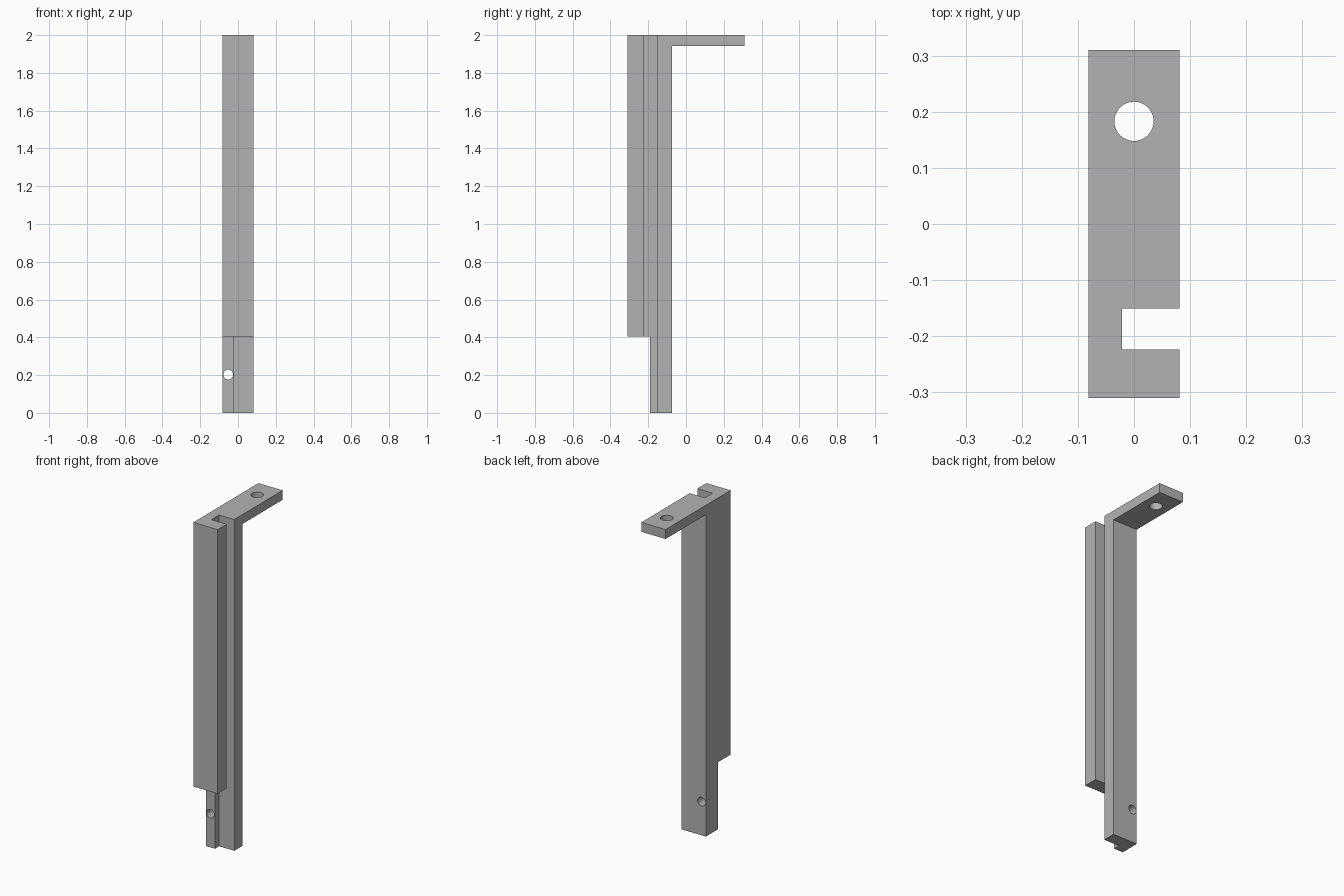
import bpy
import bmesh
from mathutils import Matrix

cube = bpy.data.objects.get("Cube")
if cube:
    bpy.data.objects.remove(cube, do_unlink=True)

HALF_W = 0.081             # half width of the bar
FRONT, BACK = -0.31, 0.31  # depth limits
POST_BACK = -0.074         # rear face of the post
TONGUE_FRONT = -0.19       # front face of the lower end
STEP_Z = 0.405             # underside of the front step
PLATE_Z = 1.943            # underside of the top plate
TOP = 2.0

grey = bpy.data.materials.new("plain grey")
grey.use_nodes = True
colour = (0.45, 0.45, 0.45, 1)
grey.diffuse_color = colour
grey.node_tree.nodes["Principled BSDF"].inputs["Base Color"].default_value = colour


def add_object(name, bm):
    bmesh.ops.recalc_face_normals(bm, faces=bm.faces)
    mesh = bpy.data.meshes.new(name)
    bm.to_mesh(mesh)
    bm.free()
    mesh.materials.append(grey)
    obj = bpy.data.objects.new(name, mesh)
    bpy.context.scene.collection.objects.link(obj)
    return obj


def side_profile(name, points, width):
    """Extrude a (y, z) outline across x."""
    bm = bmesh.new()
    face = bm.faces.new([bm.verts.new((-width, y, z)) for y, z in points])
    new = bmesh.ops.extrude_face_region(bm, geom=[face])["geom"]
    verts = [v for v in new if isinstance(v, bmesh.types.BMVert)]
    bmesh.ops.translate(bm, verts=verts, vec=(2 * width, 0, 0))
    return add_object(name, bm)


def box(name, low, high):
    bm = bmesh.new()
    size = [b - a for a, b in zip(low, high)]
    centre = [(a + b) / 2 for a, b in zip(low, high)]
    bmesh.ops.create_cube(
        bm, size=1, matrix=Matrix.Translation(centre) @ Matrix.Diagonal((*size, 1)))
    return add_object(name, bm)


def drill(name, centre, radius, depth, along_y=False):
    bm = bmesh.new()
    turn = Matrix.Rotation(1.5707963, 4, "X") if along_y else Matrix()
    bmesh.ops.create_cone(
        bm, cap_ends=True, segments=48, radius1=radius, radius2=radius,
        depth=depth, matrix=Matrix.Translation(centre) @ turn)
    return add_object(name, bm)


def cut(target, cutter):
    mod = target.modifiers.new("cut", "BOOLEAN")
    mod.operation = "DIFFERENCE"
    mod.solver = "EXACT"
    mod.object = cutter
    cutter.hide_render = True
    bpy.ops.object.modifier_apply(modifier=mod.name)
    bpy.data.objects.remove(cutter, do_unlink=True)


# Post with a stepped lower end and a top plate reaching back
bracket = side_profile("slotted_bracket", [
    (TONGUE_FRONT, 0), (POST_BACK, 0), (POST_BACK, PLATE_Z), (BACK, PLATE_Z),
    (BACK, TOP), (FRONT, TOP), (FRONT, STEP_Z), (TONGUE_FRONT, STEP_Z)], HALF_W)
bpy.ops.object.select_all(action="DESELECT")
bpy.context.view_layer.objects.active = bracket
bracket.select_set(True)

# Full height slot opening to the left side
cut(bracket, box("slot_cutter", (-0.021, -0.224, -0.1), (0.2, -0.151, 2.1)))

# Mounting hole in the plate and pin hole through the lower end
cut(bracket, drill("plate_hole_cutter", (0, 0.183, TOP), 0.035, 0.4))
cut(bracket, drill("pin_hole_cutter", (-0.052, -0.13, 0.203), 0.026, 0.4, True))

bpy.ops.object.shade_smooth_by_angle()
